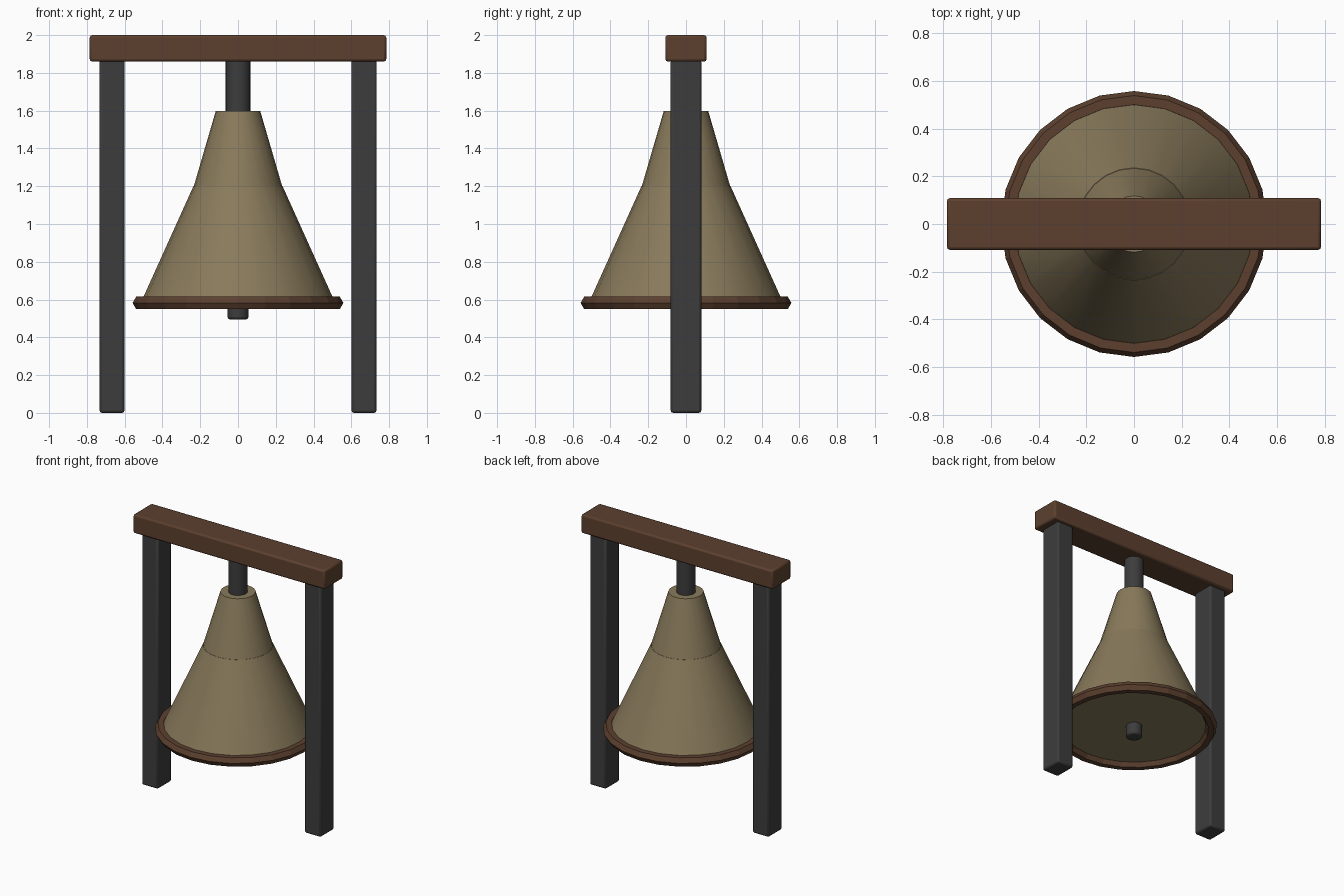
import bpy
import math

if "Cube" in bpy.data.objects:
    bpy.data.objects.remove(bpy.data.objects["Cube"])


def material(name, rgb):
    m = bpy.data.materials.new(name)
    m.diffuse_color = (*rgb, 1)
    m.use_nodes = True
    m.node_tree.nodes["Principled BSDF"].inputs["Base Color"].default_value = m.diffuse_color
    return m


WOOD = material("brown", (0.107, 0.051, 0.028))
IRON = material("dark grey", (0.046, 0.046, 0.047))
BRASS = material("dull brass", (0.25, 0.195, 0.105))


def finish(name, mat, bevel=0.0, smooth=True):
    ob = bpy.context.object
    ob.name = name
    ob.data.materials.append(mat)
    if bevel:
        mod = ob.modifiers.new("soft edges", 'BEVEL')
        mod.width = bevel
        mod.segments = 2
        mod.limit_method = 'ANGLE'
        mod.angle_limit = math.radians(40)
    if smooth:
        bpy.ops.object.shade_smooth_by_angle(angle=math.radians(32))
    return ob


def box(name, mat, x, size, z0, z1):
    bpy.ops.mesh.primitive_cube_add(size=1, location=(x, 0, (z0 + z1) / 2))
    ob = bpy.context.object
    ob.scale = (size[0], size[1], z1 - z0)
    bpy.ops.object.transform_apply(location=False, rotation=False)
    finish(name, mat, 0.013)


def cone(name, mat, r0, r1, z0, z1, bevel=0.0):
    bpy.ops.mesh.primitive_cone_add(vertices=24, radius1=r0, radius2=r1,
                                    depth=z1 - z0, location=(0, 0, (z0 + z1) / 2))
    finish(name, mat, bevel)


# Frame: two posts and the beam
for side, label in ((-1, "left"), (1, "right")):
    box(label + "_post", IRON, side * 0.667, (0.133, 0.162), 0, 1.87)
box("beam", WOOD, 0, (1.57, 0.218), 1.86, 2.0)

# Bell body in two tapers
cone("bell_skirt", BRASS, 0.516, 0.236, 0.58, 1.2)
cone("bell_crown", BRASS, 0.234, 0.118, 1.2, 1.597)

# Six-sided ring around the mouth
bpy.ops.mesh.primitive_torus_add(major_segments=24, minor_segments=6,
                                 major_radius=0.52, minor_radius=0.038,
                                 location=(0, 0, 0.582))
finish("mouth_ring", WOOD, smooth=False)

# Hanger and clapper
cone("hanger", IRON, 0.065, 0.065, 1.56, 1.88)
cone("clapper", IRON, 0.055, 0.055, 0.495, 0.66, 0.012)
